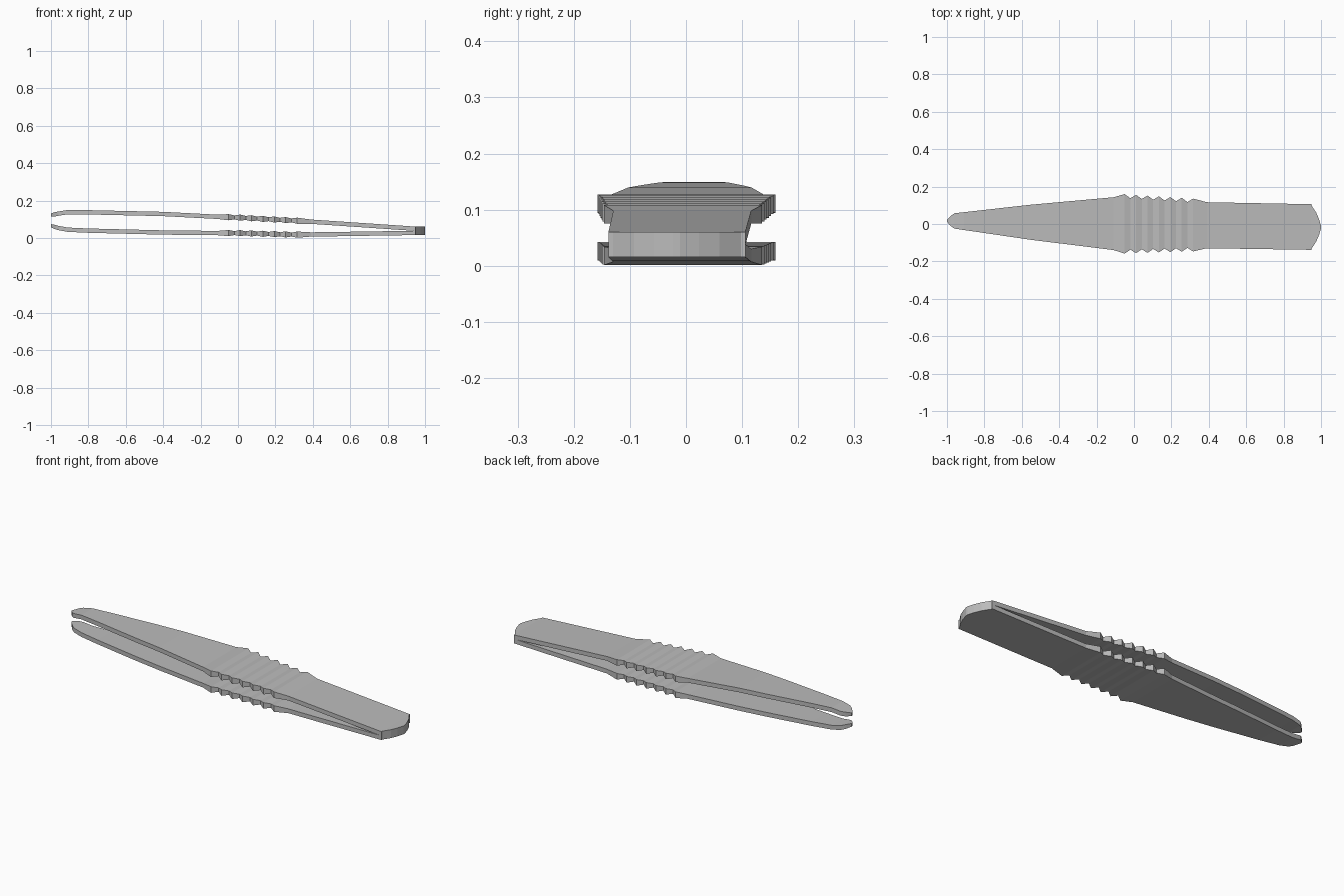
import bpy, bmesh

if "Cube" in bpy.data.objects:
    bpy.data.objects.remove(bpy.data.objects["Cube"])

THICK = 0.023
SKEW = -0.017            # the tool lies very slightly turned about z

steel = bpy.data.materials.new("dark_grey")
steel.diffuse_color = (0.5, 0.5, 0.5, 1)
steel.use_nodes = True
steel.node_tree.nodes["Principled BSDF"].inputs["Base Color"].default_value = steel.diffuse_color


def lerp(table, x):
    for (x0, v0), (x1, v1) in zip(table, table[1:]):
        if x <= x1:
            return v0 + (v1 - v0) * max(0, x - x0) / (x1 - x0)
    return table[-1][1]


def loft(name, sections):
    """Skin rectangular sections (x, half width, z bottom, z top)."""
    bm = bmesh.new()
    rings = []
    for x, w, lo, hi in sections:
        c = SKEW * x
        rings.append([bm.verts.new(p) for p in
                      ((x, c - w, lo), (x, c + w, lo), (x, c + w, hi), (x, c - w, hi))])
    for a, b in zip(rings, rings[1:]):
        for i in range(4):
            j = (i + 1) % 4
            bm.faces.new((a[i], a[j], b[j], b[i]))
    bm.faces.new(rings[0])
    bm.faces.new(rings[-1])
    bmesh.ops.recalc_face_normals(bm, faces=bm.faces)
    mesh = bpy.data.meshes.new(name)
    bm.to_mesh(mesh)
    bm.free()
    mesh.materials.append(steel)
    obj = bpy.data.objects.new(name, mesh)
    bpy.context.collection.objects.link(obj)
    return obj


# Outline half widths and the centre height of each arm along x
width = [(-1, 0.005), (-0.98, 0.027), (-0.96, 0.041), (-0.55, 0.094), (-0.11, 0.141),
         (-0.05, 0.159), (0.32, 0.141), (0.39, 0.123), (0.95, 0.122)]
upper = [(-1, 0.122), (-0.96, 0.13), (-0.91, 0.138), (-0.8, 0.137), (-0.4, 0.128),
         (-0.11, 0.113), (0, 0.109), (0.3, 0.093), (0.95, 0.049)]
lower = [(-1, 0.065), (-0.96, 0.053), (-0.91, 0.044), (-0.8, 0.039), (-0.4, 0.029),
         (-0.11, 0.026), (0, 0.026), (0.3, 0.0175), (0.5, 0.02), (0.95, 0.027)]


def arm(name, centre):
    stations = [(x, 0, 0) for x in (-1, -0.98, -0.96, -0.91, -0.8, -0.55, -0.4, -0.11)]
    # grip ridges: alternating peaks and valleys
    for i in range(13):
        peak = i % 2 == 0
        stations.append((-0.05 + 0.0305 * i, 0 if peak else -0.02, 0.005 if peak else -0.001))
    stations += [(x, 0, 0) for x in (0.39, 0.5, 0.95)]
    sections = []
    for x, dw, dz in stations:
        z, h = lerp(centre, x), THICK / 2 + dz
        if x == -1:
            h *= 0.75
        sections.append((x, lerp(width, x) + dw, z - h, z + h))
    # stand the lower ridges on the floor
    return loft(name, [(x, w, max(lo, 0), hi) for x, w, lo, hi in sections])


arm("upper_arm", upper)
arm("lower_arm", lower)

# Rounded block that joins the arms
loft("end_block", [(x, w, 0.0155, 0.0605) for x, w in
                   ((0.945, 0.122), (0.975, 0.076), (0.99, 0.04), (1.0, 0.006))])
